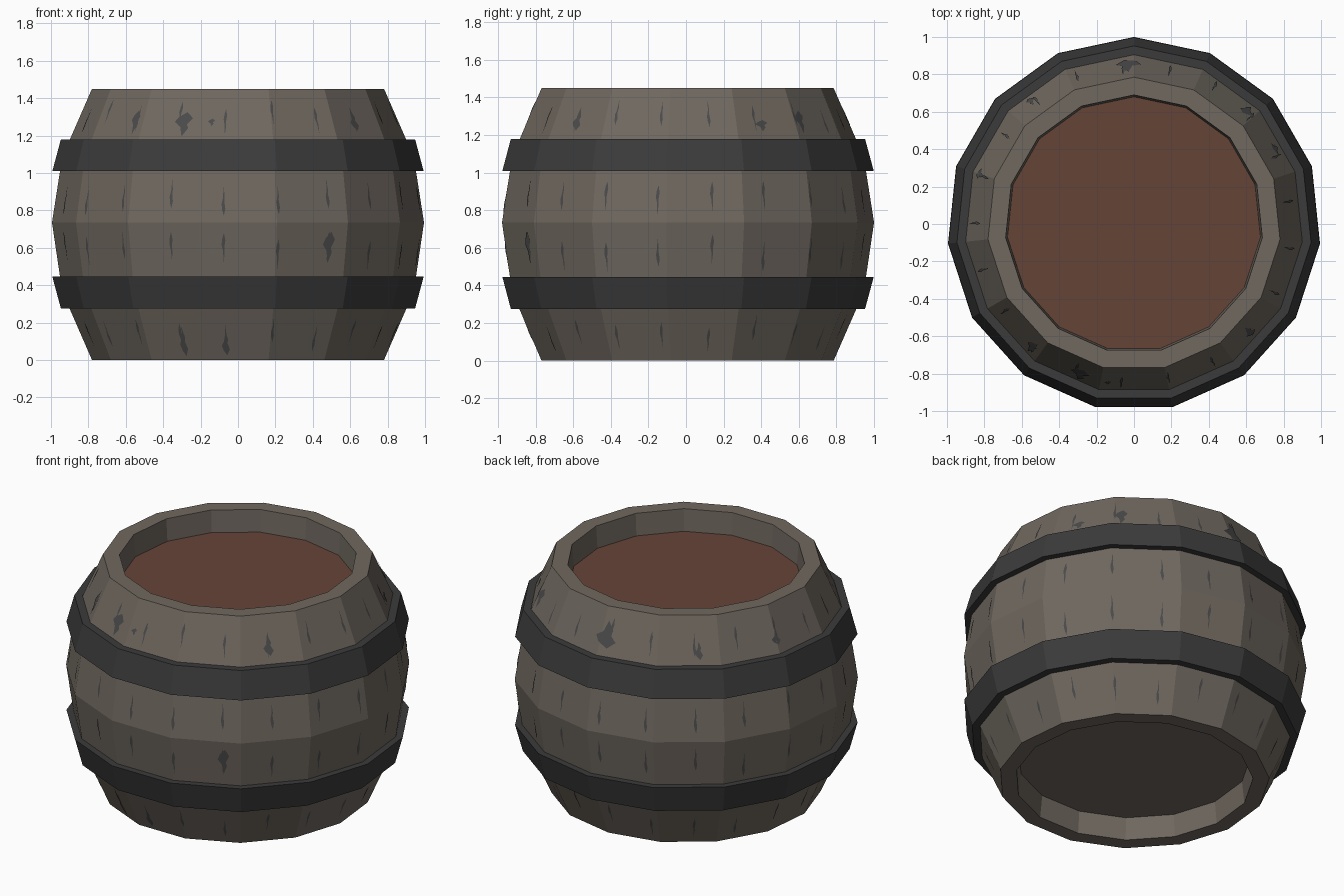
import bpy, bmesh, math, random

if "Cube" in bpy.data.objects:
    bpy.data.objects.remove(bpy.data.objects["Cube"])

random.seed(4)
SIDES = 15
STEP = math.tau / SIDES


def material(name, rgb):
    m = bpy.data.materials.new(name)
    m.diffuse_color = (*rgb, 1)
    m.use_nodes = True
    m.node_tree.nodes["Principled BSDF"].inputs["Base Color"].default_value = m.diffuse_color
    return m


WOOD = material("weathered_wood", (0.160, 0.138, 0.115))
IRON = material("dark_iron", (0.044, 0.044, 0.044))
CHIP = material("grey_cracks", (0.070, 0.070, 0.072))
LID = material("red_brown_lid", (0.130, 0.057, 0.038))


def finish(name, bm, mat):
    me = bpy.data.meshes.new(name)
    bm.to_mesh(me)
    bm.free()
    me.materials.append(mat)
    ob = bpy.data.objects.new(name, me)
    bpy.context.collection.objects.link(ob)
    return ob


def ring(bm, r, z):
    return [bm.verts.new((r * math.cos(math.pi / 2 + i * STEP),
                          r * math.sin(math.pi / 2 + i * STEP), z)) for i in range(SIDES)]


def lathe(name, profile, mat, closed=False, cap_start=False):
    """Turn an (r, z) profile, listed upwards on the outside, into a 15-sided shell."""
    bm = bmesh.new()
    rings = [ring(bm, r, z) for r, z in profile]
    pairs = list(zip(rings, rings[1:]))
    if closed:
        pairs.append((rings[-1], rings[0]))
    for a, b in pairs:
        for i in range(SIDES):
            j = (i + 1) % SIDES
            bm.faces.new((a[i], a[j], b[j], b[i]))
    if cap_start:
        bm.faces.new(rings[0][::-1])
    return finish(name, bm, mat)


# Barrel body with recessed ends
OUTER = [(0.785, 0.0), (0.945, 0.365), (1.0, 0.735), (0.945, 1.085), (0.785, 1.45)]
lathe("barrel_body", [(0.675, 0.14), (0.69, 0.0)] + OUTER + [(0.69, 1.45), (0.68, 1.31)],
      WOOD, cap_start=True)

# Recessed top lid
bm = bmesh.new()
bm.faces.new(ring(bm, 0.685, 1.31))
finish("top_lid", bm, LID)

# Iron hoops
lathe("upper_hoop", [(0.955, 1.01), (0.998, 1.01), (0.952, 1.18), (0.905, 1.18)], IRON, True)
lathe("lower_hoop", [(0.905, 0.275), (0.952, 0.275), (0.998, 0.445), (0.955, 0.445)], IRON, True)


def on_surface(deg, z, lift=0.004):
    """Point just outside the faceted barrel wall."""
    for (r0, z0), (r1, z1) in zip(OUTER, OUTER[1:]):
        if z <= z1:
            break
    r = r0 + (r1 - r0) * (z - z0) / (z1 - z0)
    a = math.radians(deg)
    off = (a - math.pi / 2) % STEP - STEP / 2
    r = r * math.cos(STEP / 2) / math.cos(off) + lift
    return (r * math.cos(a), r * math.sin(a), z)


def chip(bm, deg, z, w, h):
    """Ragged, mostly vertical splinter of width w degrees and height h."""
    shape = [(0, -.5), (.3, -.15), (.2, 0), (.5, .25), (.15, .5), (-.3, .3), (-.5, .1), (-.15, -.1)]
    flip = random.choice((-1, 1))
    pts = [(u, v * flip) for u, v in shape]
    if flip < 0:
        pts.reverse()
    bm.faces.new([bm.verts.new(on_surface(deg + u * w, z + v * h)) for u, v in pts])


# Cracks and chips in the wood
bm = bmesh.new()
for i in range(21):
    deg = -94.6 + i * 360 / 21
    chip(bm, deg, random.uniform(0.10, 0.18), 1.2, 0.14)
    chip(bm, deg, random.uniform(0.55, 0.62), 1.2, 0.16)
    chip(bm, deg, random.uniform(0.84, 0.90), 1.2, 0.16)
    chip(bm, deg, random.uniform(1.27, 1.33), 1.2, 0.14)
for deg, z, w, h in [(-110, 1.26, 7, .13), (-99.5, 1.27, 2.5, .04), (45, 1.27, 5, .12),
                     (92, 1.30, 9, .15), (28, 1.25, 5, .06), (162, 1.27, 4, .08),
                     (130, 1.26, 3, .10), (-130, 1.27, 4, .13), (-43, 1.28, 4, .11),
                     (-60, 0.60, 4, .17), (-94.6, 0.09, 3, .13), (-111, 0.10, 3, .16)]:
    chip(bm, deg, z, w, h)
finish("wood_cracks", bm, CHIP)
